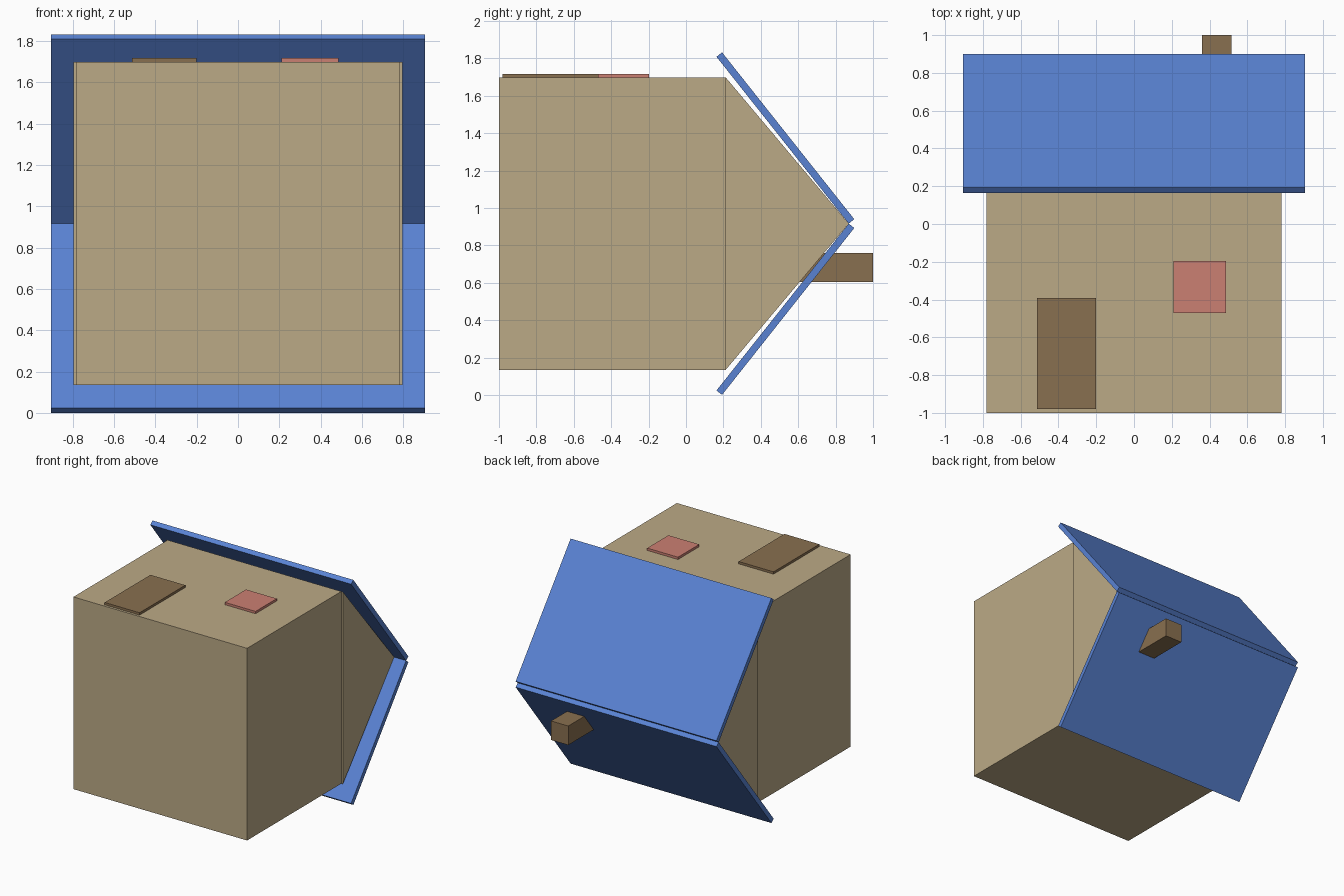
import bpy
import bmesh
from mathutils import Vector

cube = bpy.data.objects.get("Cube")
if cube:
    bpy.data.objects.remove(cube, do_unlink=True)


def material(name, rgb):
    mat = bpy.data.materials.new(name)
    mat.use_nodes = True
    mat.diffuse_color = (*rgb, 1)
    mat.node_tree.nodes["Principled BSDF"].inputs["Base Color"].default_value = (*rgb, 1)
    return mat


TAN = material("tan wall", (0.50, 0.40, 0.24))
BLUE = material("blue roof", (0.10, 0.225, 0.65))
BROWN = material("brown wood", (0.25, 0.16, 0.08))
PINK = material("pink window", (0.60, 0.215, 0.17))


def prism(name, profile, x0, x1, mat):
    """Extrude a (y, z) profile along x."""
    bm = bmesh.new()
    face = bm.faces.new([bm.verts.new((x0, y, z)) for y, z in profile])
    ext = bmesh.ops.extrude_face_region(bm, geom=[face])
    verts = [g for g in ext["geom"] if isinstance(g, bmesh.types.BMVert)]
    bmesh.ops.translate(bm, verts=verts, vec=(x1 - x0, 0, 0))
    bmesh.ops.recalc_face_normals(bm, faces=bm.faces)
    mesh = bpy.data.meshes.new(name)
    bm.to_mesh(mesh)
    bm.free()
    mesh.materials.append(mat)
    obj = bpy.data.objects.new(name, mesh)
    bpy.context.collection.objects.link(obj)
    return obj


def box(name, x, y, z, mat):
    profile = [(y[0], z[0]), (y[1], z[0]), (y[1], z[1]), (y[0], z[1])]
    return prism(name, profile, x[0], x[1], mat)


MID = 0.916            # height of the ridge line
LOW, HIGH = 0.134, 1.698

# House lying on its back wall: body and triangular gable
box("house_body", (-0.782, 0.782), (-1, 0.212), (LOW, HIGH), TAN)
prism("gable", [(0.212, LOW), (0.87, MID), (0.212, HIGH)], -0.796, 0.796, TAN)

# Two mirrored roof slabs, meeting at their inner ridge edges
ridge, eave = Vector((0.87, MID)), Vector((0.163, 1.808))
slope = (ridge - eave).normalized()
thick = Vector((-slope.y, slope.x)) * 0.038
slab = [eave, ridge, ridge + thick, eave + thick]
prism("upper_roof", slab, -0.904, 0.904, BLUE)
prism("lower_roof", [(p.x, 2 * MID - p.y) for p in slab], -0.904, 0.904, BLUE)

# Chimney, door and window
box("chimney", (0.36, 0.515), (0.605, 1), (0.605, 0.76), BROWN)
box("door", (-0.514, -0.2), (-0.98, -0.392), (HIGH - 0.01, 1.717), BROWN)
box("window", (0.21, 0.487), (-0.47, -0.197), (HIGH - 0.01, 1.717), PINK)
